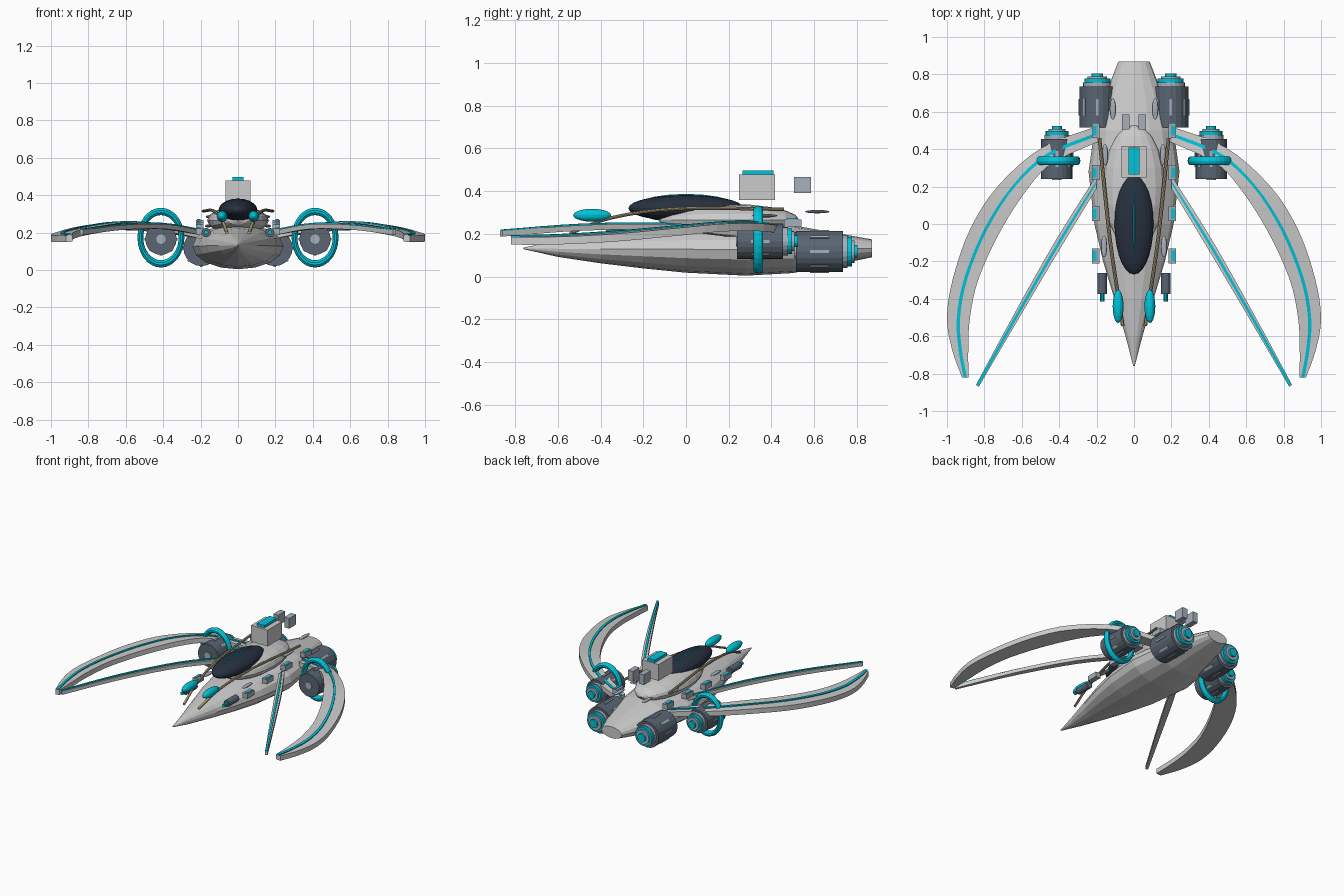
import bpy, bmesh
from math import pi, cos, sin
from mathutils import Vector, Matrix

if "Cube" in bpy.data.objects:
    bpy.data.objects.remove(bpy.data.objects["Cube"])


def mat(name, c):
    m = bpy.data.materials.new(name)
    m.diffuse_color = (*c, 1)
    m.use_nodes = True
    m.node_tree.nodes["Principled BSDF"].inputs["Base Color"].default_value = m.diffuse_color
    return m


CYAN = mat("cyan_glow", (0.0, 0.55, 0.70))
DARK = mat("dark_metal", (0.10, 0.13, 0.17))
GLASS = mat("canopy_glass", (0.02, 0.03, 0.05))
GOLD = mat("bronze", (0.42, 0.34, 0.20))
STEEL = mat("steel", (0.38, 0.44, 0.50))


def finish(name, bm, material=None, smooth=False):
    bmesh.ops.recalc_face_normals(bm, faces=bm.faces)
    me = bpy.data.meshes.new(name)
    bm.to_mesh(me)
    bm.free()
    if smooth:
        for p in me.polygons:
            p.use_smooth = True
    if material:
        me.materials.append(material)
    ob = bpy.data.objects.new(name, me)
    bpy.context.collection.objects.link(ob)
    return ob


def box(name, c, size, material=None, rot=None):
    bm = bmesh.new()
    m = Matrix.Translation(c) @ (rot or Matrix()) @ Matrix.Diagonal((*size, 1))
    bmesh.ops.create_cube(bm, size=1, matrix=m)
    return finish(name, bm, material)


def ball(name, c, r, material=None, u=16, v=10):
    # poles lie along y
    bm = bmesh.new()
    m = Matrix.Translation(c) @ Matrix.Diagonal((*r, 1)) @ Matrix.Rotation(pi / 2, 4, 'X')
    bmesh.ops.create_uvsphere(bm, u_segments=u, v_segments=v, radius=1, matrix=m)
    return finish(name, bm, material)


def loft(name, rings, material=None):
    bm = bmesh.new()
    vs = [[bm.verts.new(p) for p in r] for r in rings]
    n = len(vs[0])
    for a, b in zip(vs, vs[1:]):
        for i in range(n):
            bm.faces.new((a[i], a[(i + 1) % n], b[(i + 1) % n], b[i]))
    bm.faces.new(vs[0])
    bm.faces.new(vs[-1])
    return finish(name, bm, material)


def oval(y, rx, rz, z, x=0, n=16):
    return [(x + rx * cos(2 * pi * i / n), y, z + rz * sin(2 * pi * i / n)) for i in range(n)]


def drum(name, x, z, y0, y1, r, material=None, n=20):
    return loft(name, [oval(y0, r, r, z, x, n), oval(y1, r, r, z, x, n)], material)


def spline(pts, steps=4):
    # Catmull-Rom resampling of points of any dimension
    p = [Vector(q) for q in pts]
    p = [2 * p[0] - p[1]] + p + [2 * p[-1] - p[-2]]
    out = []
    for i in range(1, len(p) - 2):
        a, b, c, d = p[i - 1:i + 3]
        for k in range(steps):
            t = k / steps
            out.append(0.5 * (2 * b + (c - a) * t + (2 * a - 5 * b + 4 * c - d) * t * t
                              + (3 * b - a - 3 * c + d) * t ** 3))
    return out + [p[-2]]


def blade(name, outer, inner, s, thick, strip):
    # flat wing between two edges, with a glowing strip along its middle
    wing, glow = [], []
    for a, b in zip(spline(outer), spline(inner)):
        a, b = Vector((a.x * s, a.y, a.z)), Vector((b.x * s, b.y, b.z))
        up = Vector((0, 0, thick / 2))
        wing.append([a + up, b + up, b - up, a - up])
        mid, d = (a + b) / 2 + up, (a - b).normalized() * strip / 2
        h = Vector((0, 0, 0.007))
        glow.append([mid + d + h, mid - d + h, mid - d - h, mid + d - h])
    loft(name, wing)
    loft(name + "_strip", glow, CYAN)


def engine(name, x, z, y0, y1, r):
    drum(name + "_body", x, z, y0, y1, r, DARK)
    y = y1
    for i, (k, d, m) in enumerate([(0.8, .022, STEEL), (0.72, .02, CYAN),
                                   (0.55, .012, STEEL), (0.32, .015, CYAN)]):
        drum(f"{name}_nozzle_{i}", x, z, y - .01, y + d, r * k, m)
        y += d
    drum(name + "_intake", x, z, y0 - .006, y0 + .01, r * 0.3, STEEL)
    # light vents around the body
    for i in range(8):
        a = i * pi / 4
        box(f"{name}_vent_{i}", (x + r * cos(a), (y0 + y1) / 2, z + r * sin(a)),
            (.008, (y1 - y0) * .4, .014), STEEL, Matrix.Rotation(-a, 4, 'Y'))


# hull: y, half width, half height, centre height
hull = [(-.76, .004, .004, .132), (-.6, .045, .038, .13), (-.4, .105, .068, .13),
        (-.2, .165, .092, .13), (0, .212, .11, .128), (.28, .243, .122, .126),
        (.5, .212, .112, .128), (.7, .15, .075, .13), (.87, .083, .042, .132)]
loft("hull", [oval(*h) for h in hull])

# upper fairing, canopy and its light strip
ball("fairing", (0, .2, .265), (.165, .33, .075), None, 16, 10)
ball("canopy", (0, 0, .32), (.104, .27, .062), GLASS, 20, 14)
ball("canopy_strip", (0, 0, .32), (.028, .25, .067), CYAN, 8, 10)

# raised sensor box
box("sensor_box", (0, .333, .418), (.136, .168, .12))
box("sensor_light", (0, .337, .487), (.06, .145, .02), CYAN)

# crescent wing and straight blade edges (x, y, z)
outer = [(.19, .525, .185), (.49, .41, .225), (.73, .2, .23), (.877, -.03, .21),
         (.968, -.29, .185), (1, -.5, .172), (.973, -.67, .167), (.92, -.82, .167)]
inner = [(.19, .44, .185), (.43, .33, .232), (.56, .2, .24), (.71, -.03, .222),
         (.83, -.29, .2), (.877, -.5, .185), (.886, -.67, .175), (.885, -.82, .17)]
b_out = [(.2, .26, .2), (.42, -.09, .232), (.64, -.48, .228), (.845, -.86, .2)]
b_in = [(.2, .19, .2), (.385, -.115, .232), (.61, -.495, .228), (.83, -.87, .2)]

for s, side in ((1, "right"), (-1, "left")):
    blade(side + "_crescent_wing", outer, inner, s, .036, .018)
    blade(side + "_straight_blade", b_out, b_in, s, .026, .014)

    # engines and ring around the wing engine
    engine(side + "_rear_engine", s * .196, .117, .515, .735, .096)
    engine(side + "_wing_engine", s * .412, .165, .24, .455, .084)
    bpy.ops.mesh.primitive_torus_add(major_segments=32, minor_segments=10,
                                     major_radius=1, minor_radius=.14)
    ring = bpy.context.object
    ring.name = side + "_engine_ring"
    ring.data.transform(Matrix.Translation((s * .412, .338, .173))
                        @ Matrix.Diagonal((.11, .165, .14, 1)) @ Matrix.Rotation(pi / 2, 4, 'X'))
    ring.data.materials.append(CYAN)

    # bronze rail and the glowing pod at its tip
    path = spline([(.06, -.545, .2), (.09, -.35, .275), (.135, -.03, .318), (.185, .46, .315)])
    loft(side + "_rail", [oval(p.y, .01, .008, p.z, s * p.x, 8) for p in path], GOLD)
    ball(side + "_pod", (s * .085, -.44, .287), (.029, .089, .03), CYAN)

    # nose guns
    drum(side + "_gun", s * .17, .2, -.375, -.262, .025, DARK, 12)
    drum(side + "_gun_tip", s * .17, .2, -.415, -.37, .012, CYAN, 10)

    # flank blocks with small lights
    for i, (y, z) in enumerate([(.5, .25), (.275, .24), (.055, .226), (-.17, .205)]):
        box(f"{side}_flank_block_{i}", (s * .205, y, z), (.04, .08, .036), STEEL)
        box(f"{side}_flank_light_{i}", (s * .21, y, z + .018), (.018, .055, .008), CYAN)

    # floating rear cubes and thin hull plates
    box(side + "_rear_cube", (s * .045, .545, .428), (.04, .08, .075), STEEL)
    for i, (x, y, z) in enumerate([(.113, .615, .304), (.155, .37, .285), (.16, -.12, .235)]):
        ball(f"{side}_hull_plate_{i}", (s * x, y, z), (.017, .058, .008), STEEL, 12, 8)
